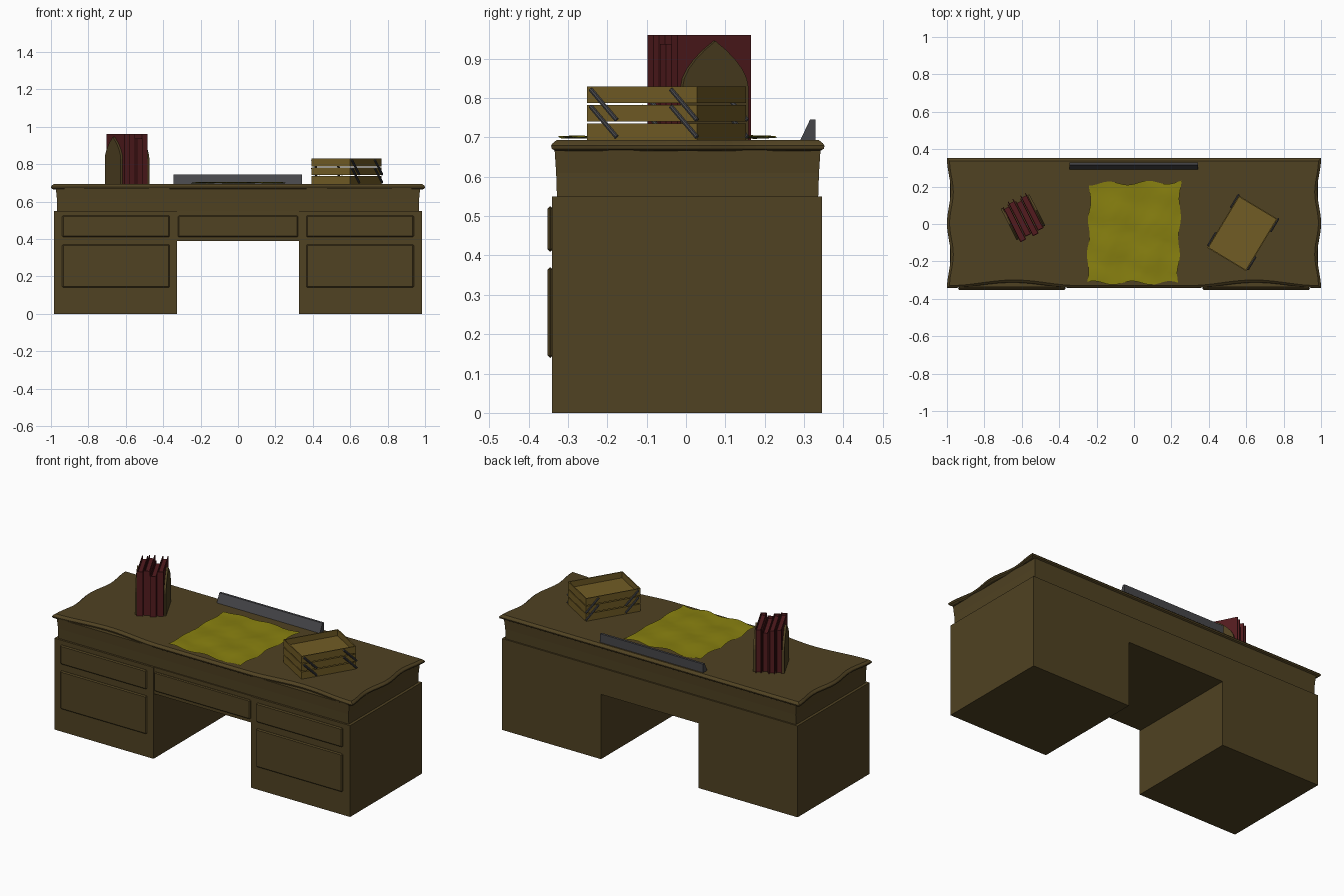
import bpy, bmesh, math, random
from mathutils import Matrix, Vector

if "Cube" in bpy.data.objects:
    bpy.data.objects.remove(bpy.data.objects["Cube"])

random.seed(4)


def material(name, rgb):
    m = bpy.data.materials.new(name)
    m.diffuse_color = (*rgb, 1)
    m.use_nodes = True
    m.node_tree.nodes["Principled BSDF"].inputs["Base Color"].default_value = m.diffuse_color
    return m


WOOD = material("dark wood", (0.080, 0.054, 0.016))
RED = material("dark red cloth", (0.085, 0.011, 0.013))
GREY = material("grey metal", (0.062, 0.062, 0.068))
TAN = material("tan wood", (0.165, 0.107, 0.018))
YELLOW = material("yellow paper", (0.245, 0.215, 0.005))


def make(name, verts, faces, mat, matrix=Matrix()):
    me = bpy.data.meshes.new(name)
    me.from_pydata([matrix @ Vector(v) for v in verts], [], faces)
    bm = bmesh.new()
    bm.from_mesh(me)
    bmesh.ops.recalc_face_normals(bm, faces=bm.faces)
    bm.to_mesh(me)
    bm.free()
    me.materials.append(mat)
    ob = bpy.data.objects.new(name, me)
    bpy.context.collection.objects.link(ob)
    return ob


def loft(name, rings, mat, matrix=Matrix()):
    """Closed solid through rings of equal length."""
    n = len(rings[0])
    verts = [p for r in rings for p in r]
    faces = [(k * n + i, k * n + (i + 1) % n, (k + 1) * n + (i + 1) % n, (k + 1) * n + i)
             for k in range(len(rings) - 1) for i in range(n)]
    faces += [tuple(range(n)), tuple(range(len(verts) - n, len(verts)))]
    return make(name, verts, faces, mat, matrix)


def rect(x0, x1, y0, y1, z):
    return [(x0, y0, z), (x1, y0, z), (x1, y1, z), (x0, y1, z)]


def box(name, x0, x1, y0, y1, z0, z1, mat, matrix=Matrix()):
    return loft(name, [rect(x0, x1, y0, y1, z0), rect(x0, x1, y0, y1, z1)], mat, matrix)


def bevel(ob, width):
    b = ob.modifiers.new("bevel", 'BEVEL')
    b.width, b.segments = width, 1


# desk body: two pedestals, a bridge over the kneehole, a flared apron
for side, s in (("left", -1), ("right", 1)):
    a, b = sorted((0.325 * s, 0.985 * s))
    box(side + "_pedestal", a, b, -0.34, 0.345, 0, 0.55, WOOD)
    a, b = sorted((0.365 * s, 0.94 * s))
    for nm, z0, z1 in (("upper", 0.41, 0.525), ("lower", 0.14, 0.37)):
        bevel(box(f"{side}_{nm}_drawer", a, b, -0.352, -0.338, z0, z1, WOOD), 0.006)
box("kneehole_bridge", -0.325, 0.325, -0.335, 0.345, 0.39, 0.55, WOOD)
bevel(box("centre_drawer", -0.32, 0.32, -0.343, -0.33, 0.41, 0.525, WOOD), 0.005)
loft("apron", [rect(-0.968, 0.968, -0.328, 0.336, 0.55),
               rect(-0.968, 0.968, -0.33, 0.338, 0.61),
               rect(-0.974, 0.974, -0.334, 0.342, 0.67)], WOOD)


# desktop with scalloped front and ends
def outline(inset, z):
    x, f, b = 1 - inset, -0.343 + inset, 0.352 - inset
    pts, n = [], 48
    for i in range(n):                                   # front edge
        t = 2 * i / n - 1
        dip = max(0, (abs(t) - 0.3) / 0.7)
        pts.append((t * x, f + 0.03 * math.sin(math.pi * dip) ** 2, z))
    m = 24
    for i in range(m):                                   # right end
        t = i / m
        pts.append((x - 0.02 * math.sin(2 * math.pi * t) ** 2, f + (b - f) * t, z))
    pts.append((x, b, z))                                # straight back edge
    for i in range(m):                                   # left end
        t = i / m
        pts.append((-x + 0.02 * math.sin(2 * math.pi * t) ** 2, b - (b - f) * t, z))
    return pts


loft("desktop", [outline(i, z) for i, z in
                 ((0.012, 0.665), (0.002, 0.671), (0, 0.679), (0.004, 0.685), (0.014, 0.693))], WOOD)

# crumpled sheet of paper
N = 24
verts = []
for j in range(N + 1):
    for i in range(N + 1):
        u, v = i / N, j / N
        x = -0.25 + 0.485 * u + 0.015 * v + 0.006 * math.sin(17 * v + 3 * u)
        y = -0.315 + 0.53 * v + 0.010 * math.sin(15 * u + 4 * v + 0.6) + 0.01 * u * v
        z = 0.701 + 0.004 * math.sin(9 * u + 7 * v) * math.cos(11 * v - 4 * u) + random.uniform(-.001, .001)
        verts.append((x, y, z))
W = N + 1
paper = make("paper_sheet", verts, [(j * W + i, j * W + i + 1, (j + 1) * W + i + 1, (j + 1) * W + i)
                                    for j in range(N) for i in range(N)], YELLOW)
for p in paper.data.polygons:
    p.use_smooth = True

# sloped metal bar along the back
bar = ((0.29, 0.692), (0.315, 0.745), (0.329, 0.745), (0.329, 0.692))
loft("desk_bar", [[(x, y, z) for y, z in bar] for x in (-0.345, 0.342)], GREY)

# row of books: local x runs across the row, local y along the covers
row = Matrix.Translation((-0.593, 0.036, 0.692)) @ Matrix.Rotation(math.radians(27), 4, 'Z')
T = 0.037
for k, (shift, h) in enumerate(((-0.008, 0.268), (0.006, 0.268), (-0.010, 0.245), (0.004, 0.268))):
    x0 = -2 * T + k * T + 0.001
    x1, y0, y1 = x0 + T - 0.003, -0.105 + shift, 0.105 + shift
    box(f"book_{k+1}_cover_a", x0, x0 + 0.005, y0, y1, 0, h, RED, row)
    box(f"book_{k+1}_cover_b", x1 - 0.005, x1, y0, y1, 0, h, RED, row)
    box(f"book_{k+1}_spine", x0 + 0.005, x1 - 0.005, y0, y0 + 0.005, 0, h, RED, row)
    box(f"book_{k+1}_pages", x0 + 0.005, x1 - 0.005, y0 + 0.005, y1 - 0.012, 0, h - 0.014, RED, row)

# pointed-arch bookends
half = [(0.094, 0)] + [(0.094 * (1 - t ** 1.8), 0.135 + 0.118 * t) for t in (0, .2, .4, .6, .8)]
arch = half + [(0, 0.253)] + [(-y, z) for y, z in reversed(half)]
for nm, xa in (("left", -2 * T - 0.012), ("right", 2 * T)):
    loft(nm + "_bookend", [[(x, y, z) for y, z in arch] for x in (xa, xa + 0.012)], WOOD, row)

# three stacked letter trays
stack = Matrix.Translation((0.58, -0.05, 0)) @ Matrix.Rotation(math.radians(-31), 4, 'Z')
HX, HY, WALL = 0.121, 0.163, 0.006
for k, (z0, z1) in enumerate(((0.693, 0.736), (0.741, 0.783), (0.788, 0.830))):
    rings = [rect(-HX, HX, -HY, HY, z0), rect(-HX, HX, -HY, HY, z1)]
    rings += [rect(-HX + WALL, HX - WALL, -HY + WALL, HY - WALL, z) for z in (z1, z0 + 0.006)]
    loft(f"letter_tray_{k+1}", rings, TAN, stack)

# slanted metal struts on both long sides of the trays
for s in (-1, 1):
    for y in (-0.150, 0.088):
        for z in (0.779, 0.822):
            a, b = Vector((s * (HX + 0.003), y, z)), Vector((s * (HX + 0.003), y + 0.077, z - 0.078))
            rot = (b - a).to_track_quat('Z', 'Y').to_matrix().to_4x4()
            ring = [(0.006 * math.cos(i * math.pi / 4), 0.006 * math.sin(i * math.pi / 4)) for i in range(8)]
            loft("tray_strut", [[(p, q, h) for p, q in ring] for h in (0, (b - a).length)],
                 GREY, stack @ Matrix.Translation(a) @ rot)
